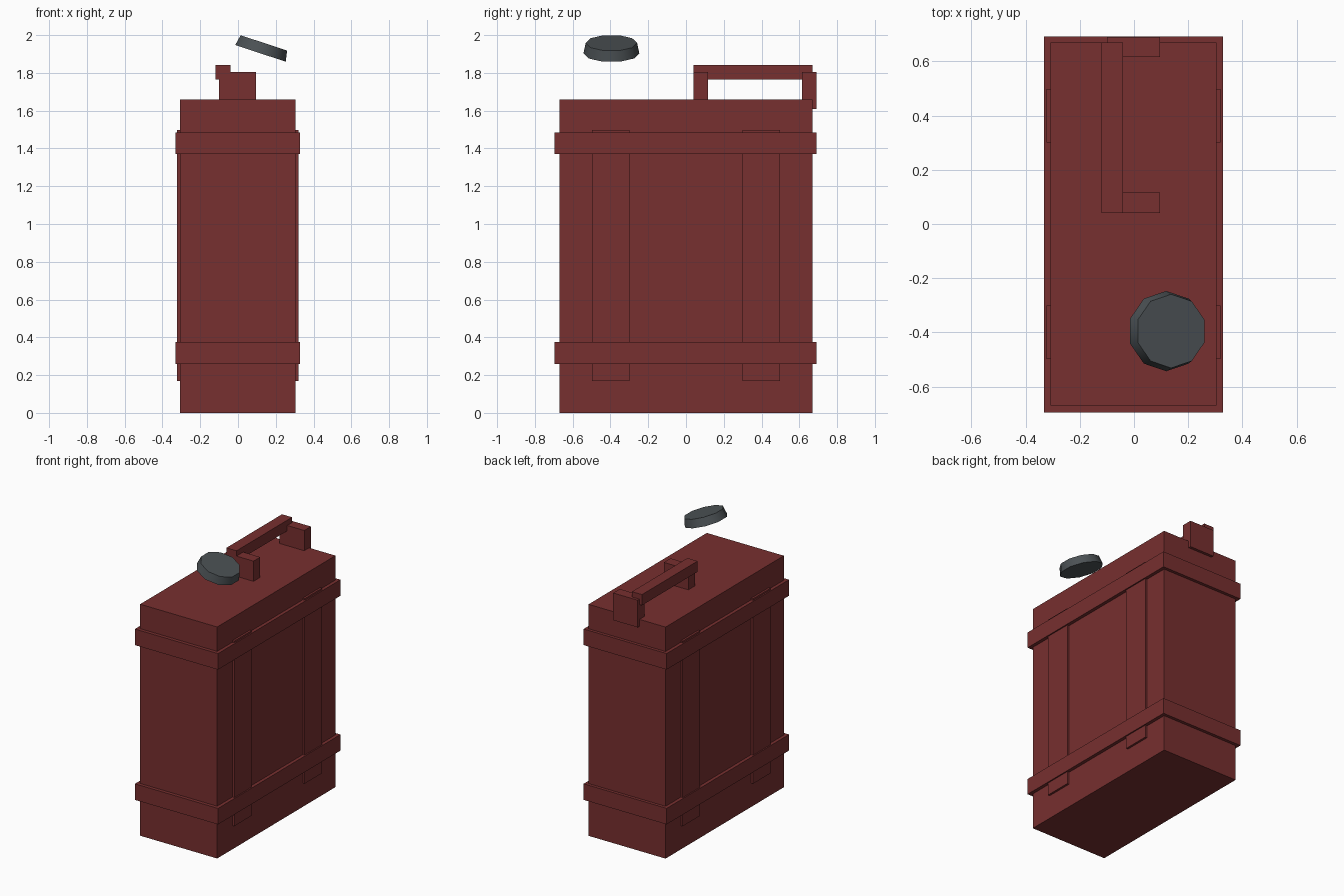
import bpy
import bmesh
from math import radians
from mathutils import Matrix, Vector

default_cube = bpy.data.objects.get("Cube")
if default_cube:
    bpy.data.objects.remove(default_cube, do_unlink=True)


def make_material(name, rgb):
    mat = bpy.data.materials.new(name)
    mat.use_nodes = True
    color = (*rgb, 1.0)
    mat.diffuse_color = color
    mat.node_tree.nodes["Principled BSDF"].inputs["Base Color"].default_value = color
    return mat


RED = make_material("dark red paint", (0.185, 0.029, 0.029))
GREY = make_material("slate grey plastic", (0.071, 0.083, 0.09))


def add_object(name, bm, mat):
    mesh = bpy.data.meshes.new(name)
    bm.to_mesh(mesh)
    bm.free()
    mesh.materials.append(mat)
    obj = bpy.data.objects.new(name, mesh)
    bpy.context.collection.objects.link(obj)
    return obj


def add_box(name, x, y, z, mat=RED):
    """Box from its (low, high) range along each axis."""
    low, high = (Vector(corner) for corner in zip(x, y, z))
    bm = bmesh.new()
    bmesh.ops.create_cube(bm, size=1)
    bmesh.ops.scale(bm, vec=high - low, verts=bm.verts)
    bmesh.ops.translate(bm, vec=(low + high) / 2, verts=bm.verts)
    return add_object(name, bm, mat)


# Can body
add_box("body", (-0.307, 0.304), (-0.67, 0.67), (0, 1.66))

# Bands wrapped around the body
for name, bottom in (("lower_band", 0.26), ("upper_band", 1.37)):
    add_box(name, (-0.331, 0.328), (-0.695, 0.692), (bottom, bottom + 0.115))

# Upright ribs, two on each broad side
for name, y in (("front_ribs", -0.497), ("back_ribs", 0.3)):
    add_box(name, (-0.322, 0.319), (y, y + 0.197), (0.17, 1.497))

# Carrying handle: two posts and an offset grip
add_box("handle_front_post", (-0.1, 0.095), (0.04, 0.116), (1.64, 1.805))
add_box("handle_back_post", (-0.1, 0.095), (0.615, 0.69), (1.61, 1.805))
add_box("handle_grip", (-0.12, -0.04), (0.04, 0.67), (1.766, 1.843))

# Tilted ten-sided cap, floating above the front of the can
bm = bmesh.new()
bmesh.ops.create_cone(bm, cap_ends=True, segments=10,
                      radius1=0.148, radius2=0.136, depth=0.058)
bm.transform(Matrix.Translation((0.128, -0.395, 1.931))
             @ Matrix.Rotation(radians(18.3), 4, "Y"))
cap = add_object("cap", bm, GREY)

bpy.ops.object.select_all(action="DESELECT")
cap.select_set(True)
bpy.context.view_layer.objects.active = cap
bpy.ops.object.shade_smooth_by_angle(angle=radians(45))
